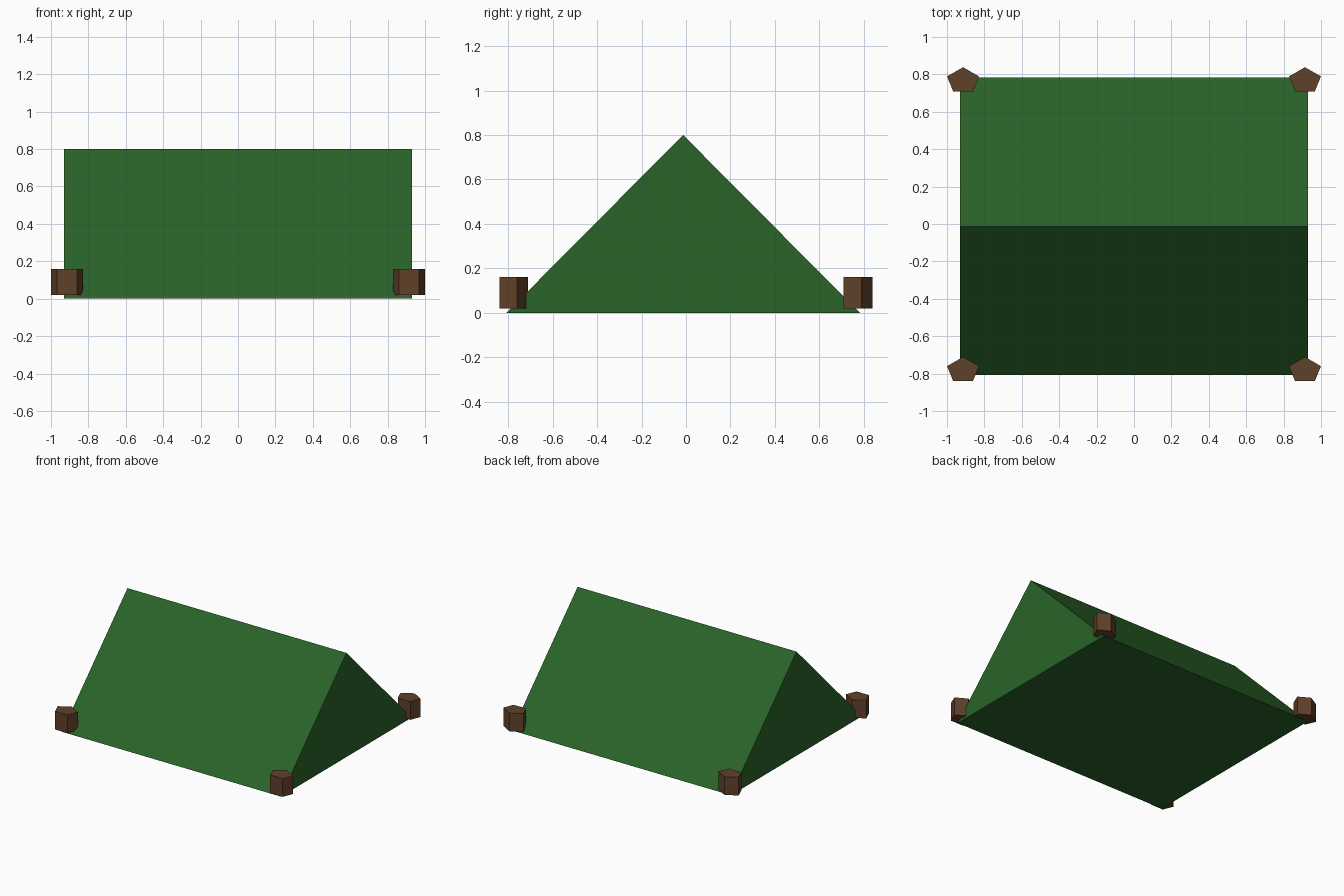
import bpy
import bmesh
from math import sin, cos, tau

if "Cube" in bpy.data.objects:
    bpy.data.objects.remove(bpy.data.objects["Cube"])


def material(name, rgb):
    mat = bpy.data.materials.new(name)
    mat.diffuse_color = (*rgb, 1.0)
    mat.use_nodes = True
    mat.node_tree.nodes["Principled BSDF"].inputs["Base Color"].default_value = mat.diffuse_color
    return mat


def extruded(name, profile, offset, mat):
    """Closed solid made by sweeping a flat profile along an offset."""
    bm = bmesh.new()
    face = bm.faces.new([bm.verts.new(p) for p in profile])
    out = bmesh.ops.extrude_face_region(bm, geom=[face], use_keep_orig=True)
    moved = [v for v in out["geom"] if isinstance(v, bmesh.types.BMVert)]
    bmesh.ops.translate(bm, verts=moved, vec=offset)
    bmesh.ops.recalc_face_normals(bm, faces=bm.faces[:])
    mesh = bpy.data.meshes.new(name)
    bm.to_mesh(mesh)
    bm.free()
    mesh.materials.append(mat)
    obj = bpy.data.objects.new(name, mesh)
    bpy.context.collection.objects.link(obj)
    return obj


canvas = material("green canvas", (0.022, 0.125, 0.022))
wood = material("brown wood", (0.115, 0.053, 0.023))

# Tent body: triangular prism with its ridge along x
HALF_LENGTH = 0.93
MID_Y = -0.013
HALF_WIDTH = 0.795
extruded("tent_canvas",
         [(-HALF_LENGTH, MID_Y - HALF_WIDTH, 0),
          (-HALF_LENGTH, MID_Y + HALF_WIDTH, 0),
          (-HALF_LENGTH, MID_Y, 0.8)],
         (2 * HALF_LENGTH, 0, 0), canvas)

# Corner pegs: slightly flattened five-sided posts, one point facing back
RX, RY = 0.09, 0.071
for side, x in (("left", -0.914), ("right", 0.914)):
    for end, y in (("front", -0.782), ("back", 0.767)):
        ring = [(x + RX * sin(i * tau / 5), y + RY * cos(i * tau / 5), 0.02)
                for i in range(5)]
        extruded(f"{end}_{side}_peg", ring, (0, 0, 0.14), wood)
